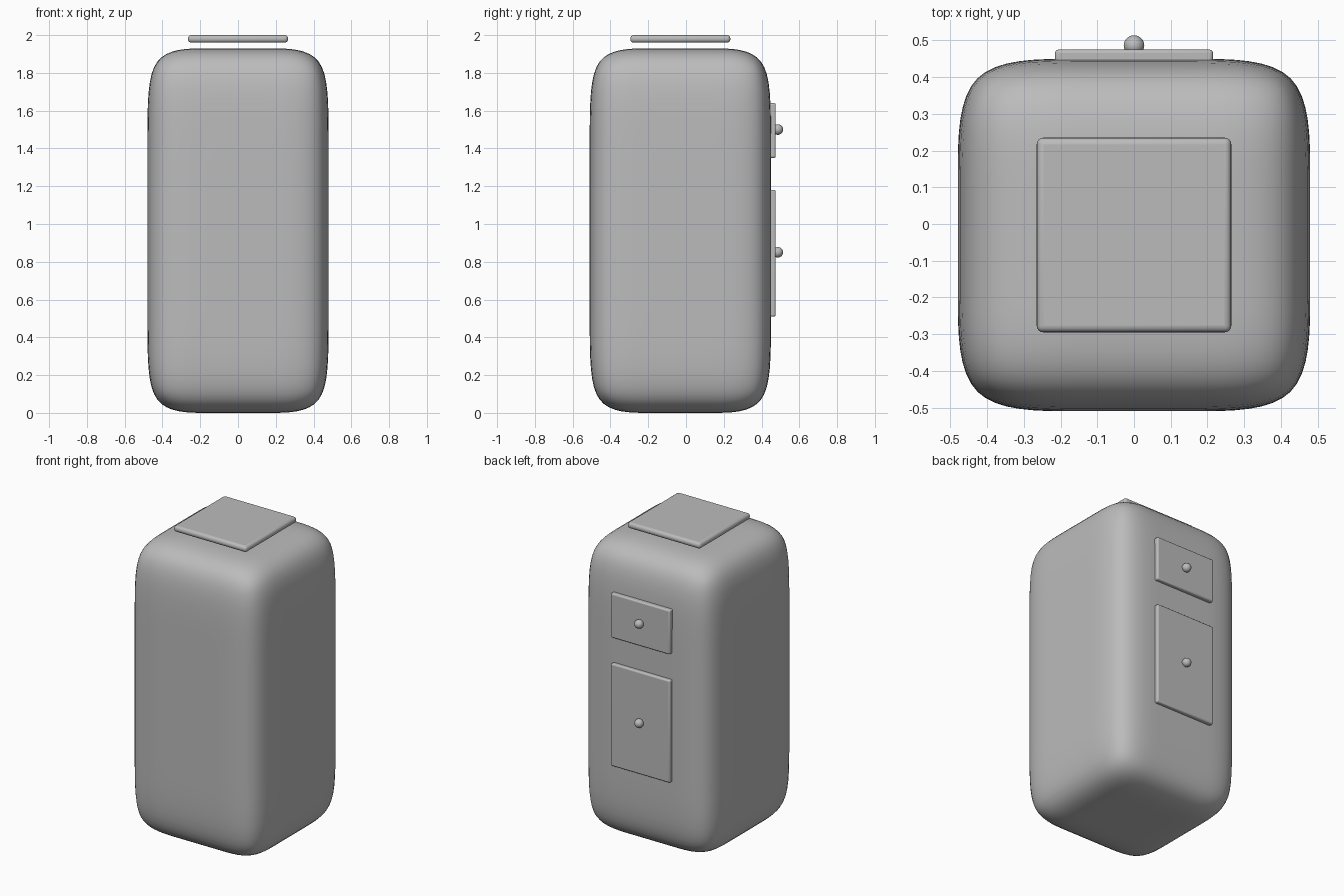
import bpy, bmesh, math

if "Cube" in bpy.data.objects:
    bpy.data.objects.remove(bpy.data.objects["Cube"])

gray = bpy.data.materials.new("plain gray")
gray.diffuse_color = (0.5, 0.5, 0.5, 1)
gray.use_nodes = True
gray.node_tree.nodes["Principled BSDF"].inputs["Base Color"].default_value = gray.diffuse_color


def finish(obj, name):
    obj.name = name
    obj.data.materials.append(gray)
    for p in obj.data.polygons:
        p.use_smooth = True
    return obj


def box(name, lo, hi):
    bpy.ops.mesh.primitive_cube_add(size=1)
    obj = bpy.context.object
    for v in obj.data.vertices:
        v.co = [hi[i] if v.co[i] > 0 else lo[i] for i in range(3)]
    return finish(obj, name)


def soft_plate(name, lo, hi, width, segments):
    obj = box(name, lo, hi)
    mod = obj.modifiers.new("rounded rim", 'BEVEL')
    mod.width = width
    mod.segments = segments
    bpy.ops.object.shade_smooth_by_angle(angle=math.radians(40))
    return obj


# Body: box with support loops, softened by subdivision
lo, hi = (-0.48, -0.51, 0.0), (0.48, 0.45, 1.93)
body = box("body", lo, hi)
bm = bmesh.new()
bm.from_mesh(body.data)
for axis, inset in enumerate((0.32, 0.32, 0.42)):
    normal = [float(i == axis) for i in range(3)]
    for pos in (lo[axis] + inset, hi[axis] - inset):
        co = [pos * n for n in normal]
        bmesh.ops.bisect_plane(bm, geom=bm.verts[:] + bm.edges[:] + bm.faces[:],
                               plane_co=co, plane_no=normal)
for f in bm.faces:
    f.smooth = True
bm.to_mesh(body.data)
bm.free()
sub = body.modifiers.new("softening", 'SUBSURF')
sub.levels = sub.render_levels = 3

# Lid above the body
soft_plate("lid", (-0.265, -0.295, 1.96), (0.265, 0.235, 2.0), 0.018, 4)

# Back doors, each with a round knob
for name, z0, z1, knob_z in (("upper_door", 1.35, 1.64, 1.50),
                             ("lower_door", 0.51, 1.18, 0.85)):
    soft_plate(name, (-0.215, 0.435, z0), (0.215, 0.475, z1), 0.009, 3)
    bpy.ops.mesh.primitive_uv_sphere_add(segments=32, ring_count=16, radius=0.028,
                                         location=(0, 0.486, knob_z))
    finish(bpy.context.object, name + "_knob")
